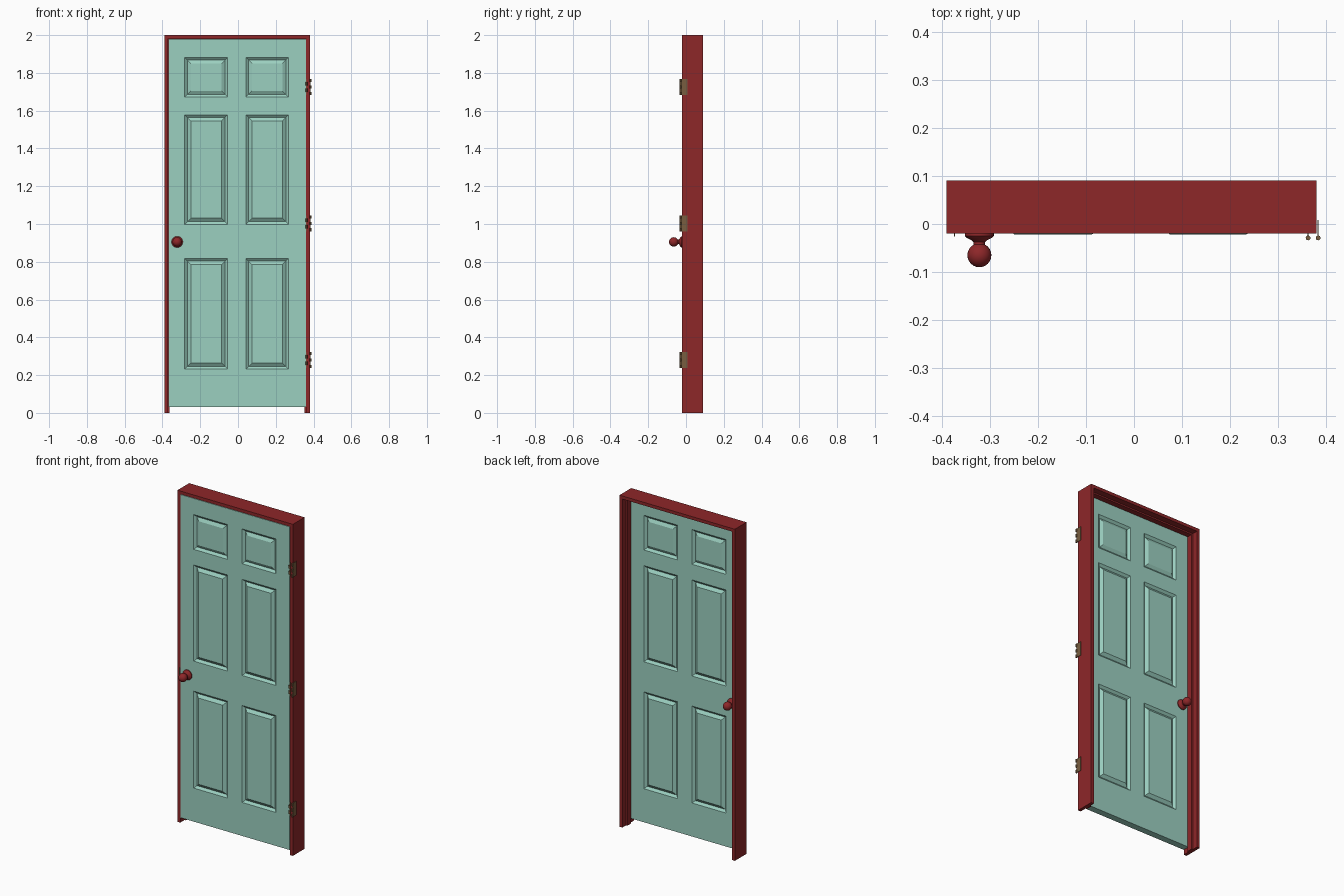
import bpy, bmesh, math
from mathutils import Matrix

if "Cube" in bpy.data.objects:
    bpy.data.objects.remove(bpy.data.objects["Cube"])


def material(name, rgb):
    m = bpy.data.materials.new(name)
    m.diffuse_color = (*rgb, 1)
    m.use_nodes = True
    m.node_tree.nodes["Principled BSDF"].inputs["Base Color"].default_value = m.diffuse_color
    return m


RED = material("red_paint", (0.27, 0.02, 0.022))
GREEN = material("green_paint", (0.33, 0.63, 0.53))
BRASS = material("dull_brass", (0.19, 0.11, 0.05))


def finish(bm, name, mat, smooth=False, normals=True):
    if normals:
        bmesh.ops.recalc_face_normals(bm, faces=bm.faces[:])
    me = bpy.data.meshes.new(name)
    bm.to_mesh(me)
    bm.free()
    me.materials.append(mat)
    ob = bpy.data.objects.new(name, me)
    bpy.context.collection.objects.link(ob)
    if smooth:
        bpy.ops.object.select_all(action='DESELECT')
        ob.select_set(True)
        bpy.context.view_layer.objects.active = ob
        bpy.ops.object.shade_smooth_by_angle(angle=math.radians(35))
    return ob


def add_box(bm, x0, x1, y0, y1, z0, z1):
    m = Matrix.Translation(((x0 + x1) / 2, (y0 + y1) / 2, (z0 + z1) / 2))
    m = m @ Matrix.Diagonal((x1 - x0, y1 - y0, z1 - z0, 1))
    bmesh.ops.create_cube(bm, size=1, matrix=m)


def u_frame(name, x0, x1, top, t, y0, y1):
    """Three-sided surround: two uprights and a head, open at the floor."""
    outline = [(x0, 0), (x0, top), (x1, top), (x1, 0),
               (x1 - t, 0), (x1 - t, top - t), (x0 + t, top - t), (x0 + t, 0)]
    bm = bmesh.new()
    a = [bm.verts.new((x, y0, z)) for x, z in outline]
    b = [bm.verts.new((x, y1, z)) for x, z in outline]
    for i in range(8):
        j = (i + 1) % 8
        bm.faces.new((a[i], a[j], b[j], b[i]))
    for r in (a, b):
        for q in ((0, 1, 6, 7), (1, 2, 5, 6), (2, 3, 4, 5)):
            bm.faces.new([r[k] for k in q])
    return finish(bm, name, RED)


# Jambs with head, and the thinner door stop behind the door
u_frame("door_frame", -0.39, 0.38, 2.0, 0.019, -0.02, 0.091)
u_frame("door_stop", -0.371, 0.361, 1.981, 0.009, 0.022, 0.055)

# Door: front skin as a grid, panels sunk and raised by insets, mirrored to the back
xs = [-0.369, -0.282, -0.055, 0.042, 0.267, 0.359]
zs = [0.03, 0.232, 0.817, 0.998, 1.578, 1.672, 1.882, 1.979]
bm = bmesh.new()
grid = [[bm.verts.new((x, -0.02, z)) for x in xs] for z in zs]
tall, short = [], []
for r in range(len(zs) - 1):
    for c in range(len(xs) - 1):
        f = bm.faces.new((grid[r][c], grid[r][c + 1], grid[r + 1][c + 1], grid[r + 1][c]))
        if r % 2 and c % 2:
            (short if r == 5 else tall).append(f)
bm.normal_update()
for faces, rise in ((tall, 0.0135), (short, 0.0105)):
    bmesh.ops.inset_individual(bm, faces=faces, thickness=0.02, depth=-0.012)
    bm.normal_update()
    bmesh.ops.inset_individual(bm, faces=faces, thickness=0.026, depth=rise)
rim = [e for e in bm.edges if e.is_boundary]
ext = bmesh.ops.extrude_edge_only(bm, edges=rim)
for g in ext["geom"]:
    if isinstance(g, bmesh.types.BMVert):
        g.co.y = 0
bm.normal_update()
door = finish(bm, "door", GREEN, normals=False)
mirror = door.modifiers.new("back_side", 'MIRROR')
mirror.use_axis = (False, True, False)
mirror.use_clip = True


# Knobs: rose, neck and ball turned about the y axis, one on each side
def knob(name, side):
    prof = [(0, 0.018), (0.03, 0.018), (0.03, 0.025), (0.026, 0.029),
            (0.016, 0.034), (0.012, 0.038)]
    for i in range(11):
        a = math.radians(151 - 151 * i / 10)
        prof.append((0.025 * math.sin(a), 0.065 + 0.025 * math.cos(a)))
    bm = bmesh.new()
    vs = [bm.verts.new((-0.322 + r, side * d, 0.905)) for r, d in prof]
    es = [bm.edges.new(p) for p in zip(vs, vs[1:])]
    bmesh.ops.spin(bm, geom=vs + es, cent=(-0.322, 0, 0.905), axis=(0, 1, 0),
                   angle=math.tau, steps=24)
    bmesh.ops.remove_doubles(bm, verts=bm.verts[:], dist=1e-5)
    finish(bm, name, RED, smooth=True)


knob("front_knob", -1)
knob("back_knob", 1)

# Hinges: two leaves with staggered knuckles
for label, zc in (("lower", 0.28), ("middle", 1.003), ("upper", 1.725)):
    bm = bmesh.new()
    step = 0.085 / 5
    for x, rows in ((0.3625, (1, 3)), (0.3835, (0, 2, 4))):
        add_box(bm, x - 0.0012, x + 0.0012, -0.026, 0.008, zc - 0.0425, zc + 0.0425)
        for k in rows:
            z = zc - 0.0425 + (k + 0.5) * step
            bmesh.ops.create_cone(bm, cap_ends=True, segments=12, radius1=0.005,
                                  radius2=0.005, depth=step,
                                  matrix=Matrix.Translation((x, -0.029, z)))
    finish(bm, label + "_hinge", BRASS, smooth=True)

# Strike plate lip beside the knob
bm = bmesh.new()
add_box(bm, -0.3745, -0.3725, -0.026, 0.015, 0.875, 0.935)
finish(bm, "strike_plate", BRASS)
